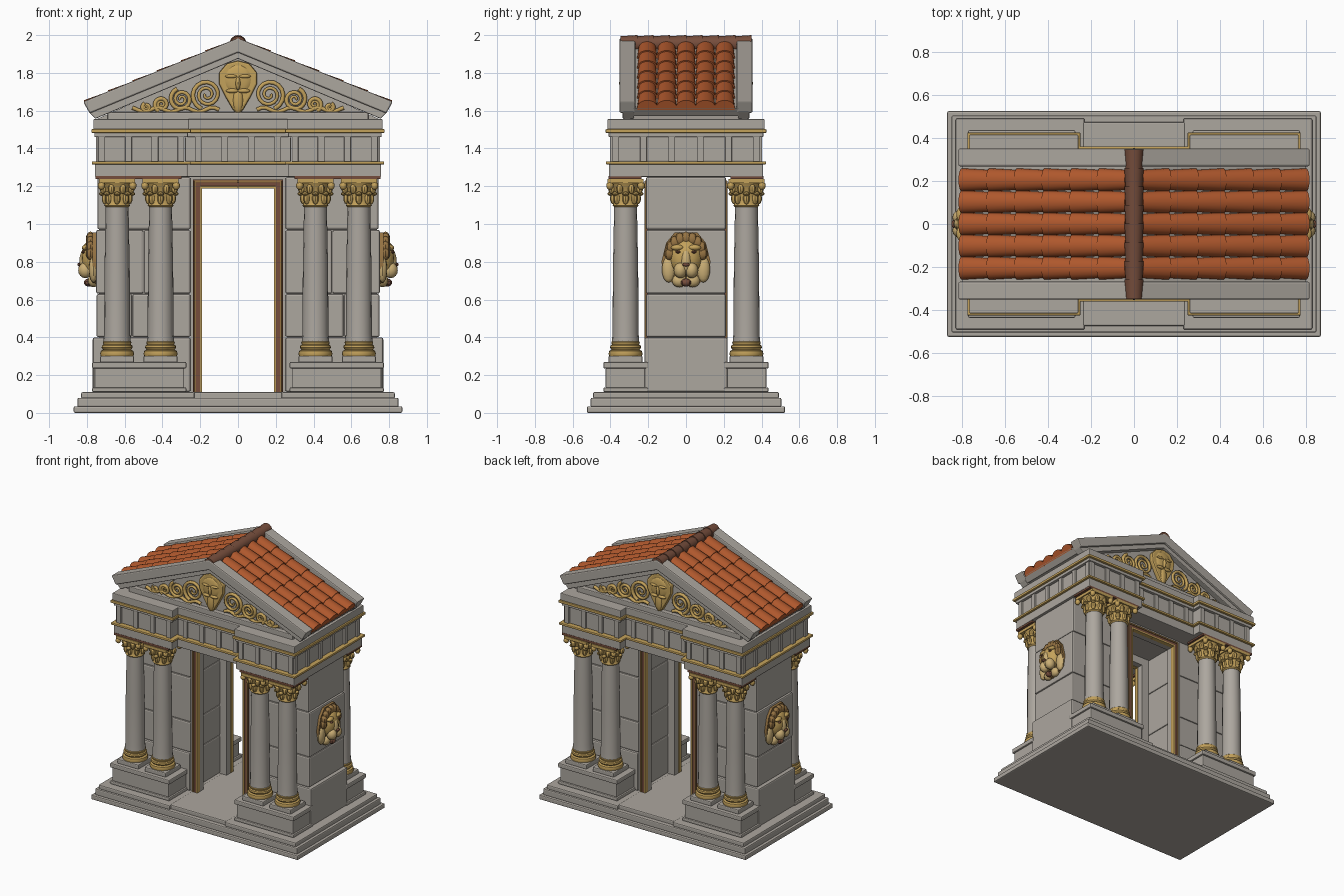
import bpy, bmesh, math
from mathutils import Matrix, Vector

cube = bpy.data.objects.get("Cube")
if cube:
    bpy.data.objects.remove(cube, do_unlink=True)


def material(name, rgb):
    m = bpy.data.materials.new(name)
    m.use_nodes = True
    m.diffuse_color = (*rgb, 1)
    m.node_tree.nodes["Principled BSDF"].inputs["Base Color"].default_value = (*rgb, 1)
    return m


STONE = material("warm grey stone", (0.415, 0.385, 0.345))
GOLD = material("gold", (0.55, 0.36, 0.105))
PALE_GOLD = material("pale gold", (0.60, 0.43, 0.18))
OLD_GOLD = material("aged gold", (0.30, 0.17, 0.055))
TILE = material("terracotta", (0.43, 0.097, 0.026))
BROWN = material("red brown", (0.18, 0.075, 0.045))


def link(name, data, mat):
    ob = bpy.data.objects.new(name, data)
    data.materials.append(mat)
    bpy.context.collection.objects.link(ob)
    return ob


def part(name, mat, build, mirror="", bevel=0, smooth=False):
    bm = bmesh.new()
    build(bm)
    bmesh.ops.recalc_face_normals(bm, faces=bm.faces)
    me = bpy.data.meshes.new(name)
    bm.to_mesh(me)
    bm.free()
    ob = link(name, me, mat)
    if smooth:
        bpy.ops.object.select_all(action="DESELECT")
        ob.select_set(True)
        bpy.context.view_layer.objects.active = ob
        bpy.ops.object.shade_smooth_by_angle(angle=math.radians(40))
    if bevel:
        b = ob.modifiers.new("Bevel", "BEVEL")
        b.width, b.segments = bevel, 2
    if mirror:
        m = ob.modifiers.new("Mirror", "MIRROR")
        m.use_axis = ["X" in mirror, "Y" in mirror, False]
        m.use_mirror_merge = False


def box(bm, x0, x1, y0, y1, z0, z1):
    mid = Vector((x0 + x1, y0 + y1, z0 + z1)) / 2
    bmesh.ops.create_cube(bm, size=1, matrix=Matrix.Translation(mid) @ Matrix.Diagonal((x1 - x0, y1 - y0, z1 - z0, 1)))


def ball(bm, c, s, n=12):
    bmesh.ops.create_uvsphere(bm, u_segments=n, v_segments=n * 2 // 3, radius=1,
                              matrix=Matrix.Translation(c) @ Matrix.Diagonal((*s, 1)))


def lathe(bm, profile, x, y, n=24, flute=0):
    rings = []
    for r, z in profile:
        ring = []
        for i in range(n):
            a, q = math.tau * i / n, r * (1 - flute * (i % 2))
            ring.append(bm.verts.new((x + q * math.cos(a), y + q * math.sin(a), z)))
        rings.append(ring)
    for lo, hi in zip(rings, rings[1:]):
        for i in range(n):
            bm.faces.new((lo[i], lo[(i + 1) % n], hi[(i + 1) % n], hi[i]))
    bm.faces.new(rings[0])
    bm.faces.new(rings[-1])


def prism(bm, pts, a0, a1, axis="Y"):
    # outline given as (sideways, up), pushed along the axis
    def place(p, a):
        return (p[0], a, p[1]) if axis == "Y" else (a, p[0], p[1])
    face = bm.faces.new([bm.verts.new(place(p, a0)) for p in pts])
    out = bmesh.ops.extrude_face_region(bm, geom=[face])["geom"]
    step = (0, a1 - a0, 0) if axis == "Y" else (a1 - a0, 0, 0)
    bmesh.ops.translate(bm, vec=step, verts=[v for v in out if isinstance(v, bmesh.types.BMVert)])


def both(half):
    return half + [(-x, z) for x, z in reversed(half) if x]


# Stepped base, with the middle of the upper step set back
def base(bm):
    box(bm, -0.87, 0.87, -0.525, 0.525, 0, 0.035)
    box(bm, -0.85, 0.85, -0.505, 0.505, 0.03, 0.08)
    box(bm, -0.24, 0.24, -0.475, 0.475, 0.07, 0.11)
    for s in (-1, 1):
        box(bm, *sorted((s * 0.23, s * 0.83)), -0.492, 0.492, 0.075, 0.11)
part("stepped_base", STONE, base, bevel=0.008)

# Block walls around a solid core
part("wall_core", STONE, lambda bm: box(bm, 0.258, 0.735, -0.204, 0.204, 0.1, 1.26), "X")
courses = [(0.11, 0.40, 0.77, 0.0), (0.40, 0.63, 0.75, 0.56), (0.63, 0.97, 0.752, 0.5), (0.97, 1.25, 0.745, 0.0)]
def blocks(bm):
    for z0, z1, x1, joint in courses:
        w = 0.22 if z0 < 0.3 else 0.212
        edges = [0.25, joint, x1] if joint else [0.25, x1]
        for a, b in zip(edges, edges[1:]):
            box(bm, a + 0.001, b - 0.001, -w, w, z0 + 0.001, z1 - 0.001)
part("wall_blocks", STONE, blocks, "X", 0.01)

# Door surround: stone jambs faced with painted and gilded strips
def door_band(x0, x1, y0, y1):
    # a strip up the jamb and over the opening
    def build(bm):
        box(bm, x0, x1, y0, y1, 0.11, x1 + 0.998)
        box(bm, 0, x1, y0, y1, x0 + 0.998, x1 + 0.998)
    return build
part("door_jambs", STONE, door_band(0.193, 0.252, 0.14, 0.205), "XY")
part("door_face_strips", BROWN, door_band(0.2, 0.238, 0.2, 0.213), "XY")
part("door_inner_trim", GOLD, door_band(0.19, 0.202, 0.185, 0.219), "XY", 0.003)
part("door_outer_trim", OLD_GOLD, door_band(0.222, 0.232, 0.2, 0.219), "XY", 0.003)

# Column pedestals
def pedestal(bm):
    for z0, z1, e in ((0.11, 0.135, 0.012), (0.13, 0.24, 0), (0.235, 0.27, 0.012)):
        box(bm, 0.285 - e, 0.76 + e, 0.2, 0.425 + e, z0, z1)
    for x in (0.41, 0.64):
        box(bm, x - 0.09, x + 0.09, 0.23, 0.41, 0.265, 0.302)
part("pedestals", STONE, pedestal, "XY", 0.007)

# Columns: shaft, gold foot, leafy capital
shaft = [(0.073, 0.37), (0.069, 0.42), (0.067, 0.75), (0.06, 1.12)]
foot = [(0.086, 0.30), (0.09, 0.313), (0.086, 0.328), (0.074, 0.334), (0.082, 0.345), (0.08, 0.357), (0.072, 0.362), (0.076, 0.375), (0.068, 0.382)]
bell = [(0.061, 1.09), (0.069, 1.098), (0.063, 1.108), (0.065, 1.15), (0.075, 1.19), (0.092, 1.222)]
def capital(bm, x, y):
    lathe(bm, bell, x, y)
    box(bm, x - 0.095, x + 0.095, y - 0.095, y + 0.095, 1.216, 1.238)
    for i in range(8):
        a = math.tau * i / 8
        for r, z, t in ((0.064, 1.135, 0.032), (0.078, 1.16, 0.012), (0.08, 1.185, 0.026)):
            turn = a + (math.pi / 8 if z > 1.18 else 0)
            ball(bm, (x + r * math.cos(turn), y + r * math.sin(turn), z), (0.018, 0.018, t), 8)
    for sx in (-1, 1):
        for sy in (-1, 1):
            ball(bm, (x + sx * 0.083, y + sy * 0.083, 1.203), (0.02, 0.02, 0.023), 8)
for label, x in (("inner", 0.41), ("outer", 0.64)):
    part(label + "_column_shafts", STONE, lambda bm: lathe(bm, shaft, x, 0.32, 32, 0.02), "XY", smooth=True)
    part(label + "_column_feet", GOLD, lambda bm: lathe(bm, foot, x, 0.32), "XY", smooth=True)
    part(label + "_capitals", GOLD, lambda bm: capital(bm, x, 0.32), "XY", smooth=True)
part("soffit_strip", BROWN, lambda bm: box(bm, 0.3, 0.755, 0.235, 0.409, 1.237, 1.254), "XY")

# Entablature, projecting above the column pairs
layers = [(1.25, 1.318, 0.018, STONE), (1.315, 1.332, 0.034, GOLD), (1.33, 1.462, 0, STONE),
          (1.46, 1.485, 0.02, STONE), (1.482, 1.502, 0.036, GOLD), (1.50, 1.555, 0.026, STONE)]
for i, (z0, z1, e, mat) in enumerate(layers):
    part("entablature_band_%d" % i, mat,
         lambda bm: box(bm, 0.285 - e, 0.74 + e, -0.39 - e, 0.39 + e, z0, z1), "X", 0.005)
    part("entablature_middle_%d" % i, mat,
         lambda bm: box(bm, -0.28, 0.28, -0.325 - e, 0.325 + e, z0, z1), bevel=0.005)
def posts(bm):
    for x in (0.302, 0.44, 0.58, 0.722):
        box(bm, x - 0.018, x + 0.018, 0.38, 0.403, 1.33, 1.465)
    for x in (0.07, 0.21):
        box(bm, x - 0.018, x + 0.018, 0.315, 0.338, 1.33, 1.465)
    for y in (0.075, 0.225, 0.372):
        box(bm, 0.73, 0.753, y - 0.018, y + 0.018, 1.33, 1.465)
part("frieze_posts", STONE, posts, "XY", 0.004)

# Pediments at both ends, with raking cornices
part("pediment_panel", STONE, lambda bm: prism(bm, [(-0.76, 1.55), (0.76, 1.55), (0, 1.89)], -0.295, 0.295))
part("pediment_sill", STONE, lambda bm: box(bm, -0.69, 0.69, -0.33, 0.33, 1.545, 1.592), bevel=0.006)
def chevron(top, out, low, thick, y0, y1):
    half = [(0, top), (out, low), (out - 0.035, low - thick), (0, top - thick - 0.015)]
    pts = half + [(-out + 0.035, low - thick), (-out, low)]
    return lambda bm: prism(bm, pts, y0, y1)
part("raking_cornice", STONE, chevron(1.985, 0.82, 1.648, 0.062, 0.268, 0.352), "Y", 0.008)
part("raking_moulding", STONE, chevron(1.925, 0.79, 1.592, 0.035, 0.275, 0.336), "Y", 0.005)
part("roof_deck", STONE, chevron(1.94, 0.80, 1.611, 0.04, -0.28, 0.28))

# Shallow arched roof tiles in rows, and the ridge
SLOPE = math.atan(0.411)
def tiles(bm):
    xs = [0.03 + 0.1285 * k for k in range(7)]
    for row in range(-2, 3):
        for a, b in zip(xs, xs[1:]):
            x = (a + b) / 2
            m = (Matrix.Translation((x, row * 0.1025, 1.945 - 0.411 * x)) @ Matrix.Rotation(math.pi / 2 + SLOPE, 4, "Y")
                 @ Matrix.Diagonal((0.78, 1, 1, 1)))
            bmesh.ops.create_cone(bm, cap_ends=True, segments=20, radius1=0.046, radius2=0.054,
                                  depth=(b - a) / math.cos(SLOPE), matrix=m)
    bmesh.ops.bisect_plane(bm, geom=bm.verts[:] + bm.edges[:] + bm.faces[:], plane_co=(0, 0, 1.93),
                           plane_no=(math.sin(SLOPE), 0, math.cos(SLOPE)), clear_inner=True)
part("roof_tiles", TILE, tiles, "X", smooth=True)
def ridge(bm):
    for k in range(8):
        m = Matrix.Translation((0, -0.303 + 0.0865 * k, 1.954)) @ Matrix.Rotation(math.pi / 2, 4, "X")
        bmesh.ops.create_cone(bm, cap_ends=True, segments=14, radius1=0.046, radius2=0.04, depth=0.09, matrix=m)
part("ridge_tiles", BROWN, ridge, smooth=True)

# Gold scrollwork in the pediments
scroll = bpy.data.curves.new("pediment_scrolls", "CURVE")
scroll.dimensions, scroll.bevel_depth, scroll.bevel_resolution = "3D", 0.012, 1
for sx in (-1, 1):
    for y in (-0.303, 0.303):
        for cx, cz, r, way in ((0.165, 1.685, 0.08, 1), (0.3, 1.66, 0.06, -1), (0.405, 1.633, 0.038, 1), (0.485, 1.617, 0.022, -1)):
            sp = scroll.splines.new("POLY")
            sp.points.add(35)
            for i, p in enumerate(sp.points):
                t = i / 35
                a, q = way * (4.5 * math.pi * t - 1.2), r * (1 - 0.88 * t)
                p.co = (sx * (cx + q * math.cos(a)), y, cz + q * math.sin(a), 1)
                p.radius = 1.1 - 0.5 * t
        vine = scroll.splines.new("POLY")
        vine.points.add(20)
        for i, p in enumerate(vine.points):
            x = 0.1 + 0.46 * i / 20
            p.co = (sx * x, y, 1.605 + 0.012 * math.sin(i), 1)
link("pediment_scrolls", scroll, GOLD)

# Bearded mask on each pediment
def mask(bm):
    prism(bm, both([(0, 1.865), (0.06, 1.85), (0.102, 1.80), (0.1, 1.74), (0.065, 1.67), (0.03, 1.61), (0, 1.57)]), 0.29, 0.328)
def mask_face(bm):
    ball(bm, (0, 0.323, 1.765), (0.075, 0.016, 0.08))
    ball(bm, (0, 0.336, 1.745), (0.013, 0.018, 0.035))
    ball(bm, (0, 0.323, 1.655), (0.028, 0.018, 0.07))
    for s in (-1, 1):
        ball(bm, (s * 0.036, 0.334, 1.782), (0.032, 0.012, 0.01))
        ball(bm, (s * 0.03, 0.332, 1.705), (0.034, 0.014, 0.012))
part("mask_outline", GOLD, mask, "Y", 0.01)
part("mask_face", GOLD, mask_face, "Y", smooth=True)

# Lion heads on the side walls
def mane(bm):
    prism(bm, both([(0, 0.955), (0.06, 0.955), (0.105, 0.90), (0.13, 0.80), (0.115, 0.72), (0.06, 0.68), (0, 0.67)]), 0.74, 0.77, "X")
    for i in range(9):
        a = math.radians(2 + 22 * i)
        ball(bm, (0.78, 0.088 * math.cos(a), 0.84 + 0.085 * math.sin(a)), (0.025, 0.026, 0.035), 8)
def lion_face(bm):
    ball(bm, (0.775, 0, 0.82), (0.055, 0.085, 0.1))
    for s in (-1, 1):
        ball(bm, (0.805, s * 0.045, 0.875), (0.022, 0.035, 0.016))
def lion_cheeks(bm):
    ball(bm, (0.81, 0, 0.80), (0.03, 0.028, 0.07))
    for s in (-1, 1):
        ball(bm, (0.808, s * 0.03, 0.755), (0.038, 0.035, 0.042))
        ball(bm, (0.765, s * 0.092, 0.76), (0.025, 0.036, 0.07))
        ball(bm, (0.765, s * 0.035, 0.70), (0.03, 0.04, 0.035))
def lion_dark(bm):
    ball(bm, (0.84, 0, 0.785), (0.01, 0.02, 0.01), 8)
    ball(bm, (0.79, 0, 0.69), (0.026, 0.028, 0.022), 8)
    for s in (-1, 1):
        ball(bm, (0.818, s * 0.042, 0.852), (0.01, 0.015, 0.008), 8)
part("lion_mane", OLD_GOLD, mane, "X", smooth=True)
part("lion_face", GOLD, lion_face, "X", smooth=True)
part("lion_muzzle_and_cheeks", PALE_GOLD, lion_cheeks, "X", smooth=True)
part("lion_nose_eyes_jaw", BROWN, lion_dark, "X", smooth=True)
